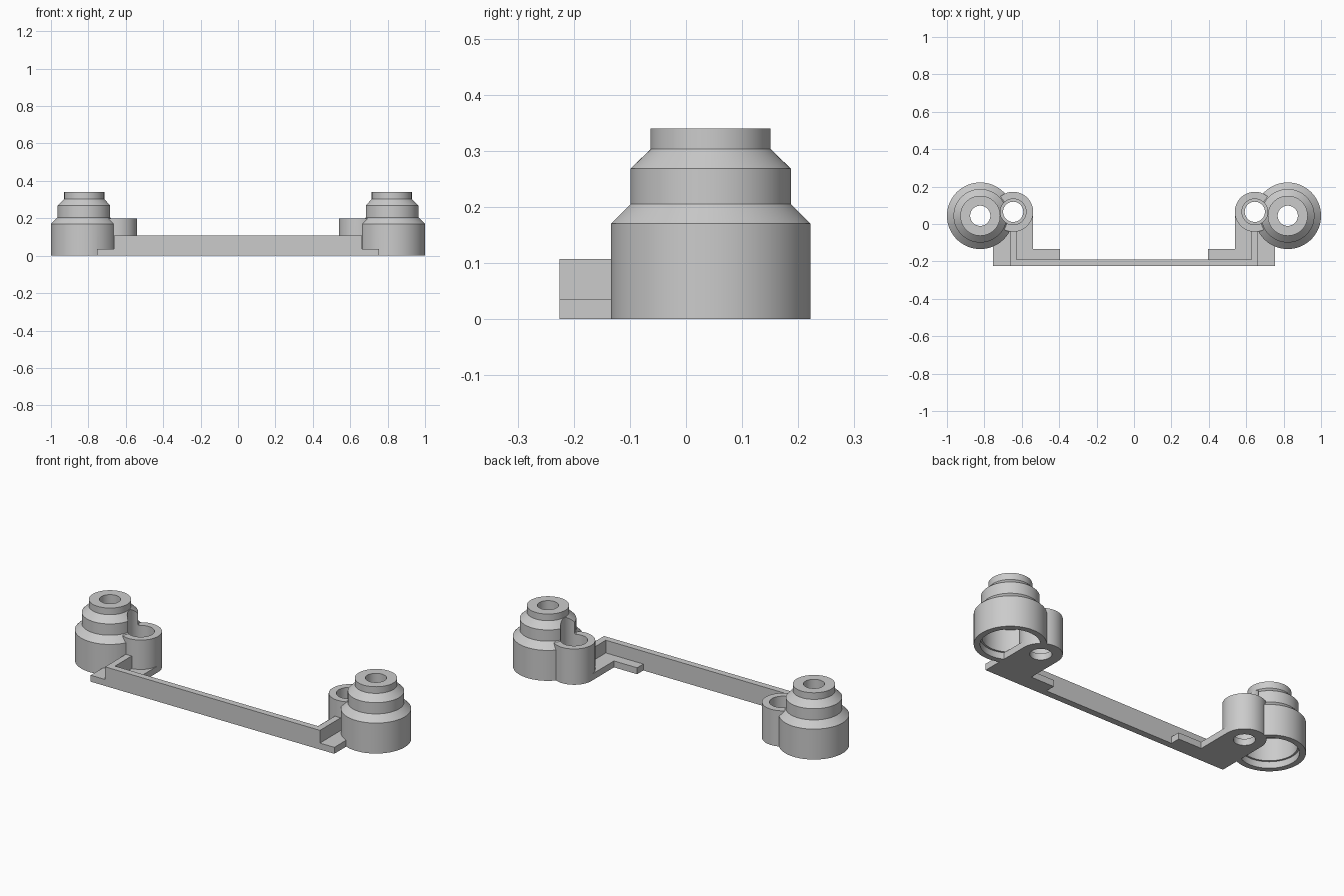
import bpy, bmesh, math
from mathutils import Matrix, Vector

cube = bpy.data.objects.get("Cube")
if cube:
    bpy.data.objects.remove(cube, do_unlink=True)

grey = bpy.data.materials.new("plain grey")
grey.use_nodes = True
grey.diffuse_color = (0.6, 0.6, 0.6, 1)
grey.node_tree.nodes["Principled BSDF"].inputs["Base Color"].default_value = (0.6, 0.6, 0.6, 1)

CUP = (0.822, 0.044)
POST = (0.646, 0.065)
POST_R = 0.107
PLATE_Z = 0.036
WALL_Z = 0.107
FRONT = -0.225


def finish(name, bm):
    bmesh.ops.recalc_face_normals(bm, faces=bm.faces)
    mesh = bpy.data.meshes.new(name)
    bm.to_mesh(mesh)
    bm.free()
    mesh.materials.append(grey)
    obj = bpy.data.objects.new(name, mesh)
    bpy.context.collection.objects.link(obj)
    return obj


def box(name, x0, x1, y0, y1, z0, z1):
    bm = bmesh.new()
    size = Matrix.Diagonal((x1 - x0, y1 - y0, z1 - z0, 1))
    middle = Matrix.Translation(((x0 + x1) / 2, (y0 + y1) / 2, (z0 + z1) / 2))
    bmesh.ops.create_cube(bm, size=1, matrix=middle @ size)
    return finish(name, bm)


def cylinder(name, centre, radius, z0, z1):
    bm = bmesh.new()
    bmesh.ops.create_cone(bm, cap_ends=True, segments=64, radius1=radius, radius2=radius,
                          depth=z1 - z0,
                          matrix=Matrix.Translation((*centre, (z0 + z1) / 2)))
    return finish(name, bm)


def lathe(name, centre, profile, steps=80):
    """Spin a closed (radius, z) outline into a hollow solid."""
    bm = bmesh.new()
    rings = []
    for i in range(steps):
        a = math.tau * i / steps
        rings.append([bm.verts.new((centre[0] + r * math.cos(a), centre[1] + r * math.sin(a), z))
                      for r, z in profile])
    n = len(profile)
    for i in range(steps):
        a, b = rings[i], rings[(i + 1) % steps]
        for j in range(n):
            k = (j + 1) % n
            bm.faces.new((a[j], b[j], b[k], a[k]))
    return finish(name, bm)


def combine(target, tool, operation):
    mod = target.modifiers.new(operation.lower(), 'BOOLEAN')
    mod.operation = operation
    mod.solver = 'EXACT'
    mod.object = tool
    bpy.context.view_layer.objects.active = target
    bpy.ops.object.modifier_apply(modifier=mod.name)
    bpy.data.objects.remove(tool, do_unlink=True)


# Stepped hollow cup: outside going up, then inside going down
bracket = lathe("mounting_bracket", CUP, [
    (0.178, 0), (0.178, 0.17), (0.143, 0.205), (0.143, 0.268), (0.107, 0.303), (0.107, 0.34),
    (0.054, 0.34), (0.054, 0.29), (0.107, 0.24), (0.107, 0.19), (0.137, 0.16),
    (0.137, 0.036), (0.147, 0.036), (0.147, 0)])

# Screw post, rounded foot plate, upright wall, front bar and small tab
x_in, x_out = POST[0] - POST_R, POST[0] + POST_R
for part in (
    cylinder("post", POST, POST_R, 0, 0.2),
    box("foot_plate", x_in, x_out, FRONT, POST[1], 0, PLATE_Z),
    box("upright_wall", 0.628, 0.664, FRONT, POST[1], 0, WALL_Z),
    box("front_bar", -0.1, 0.664, FRONT, -0.189, 0, WALL_Z),
    box("tab", 0.396, x_in + 0.02, FRONT, -0.134, 0, PLATE_Z),
):
    combine(bracket, part, 'UNION')

# Screw hole with a wider bore for the head
combine(bracket, cylinder("screw_hole", POST, 0.054, -0.1, 0.5), 'DIFFERENCE')
combine(bracket, cylinder("head_bore", POST, 0.069, PLATE_Z, 0.5), 'DIFFERENCE')

# Other side
mirror = bracket.modifiers.new("mirror", 'MIRROR')
mirror.use_bisect_axis[0] = True
mirror.use_bisect_flip_axis[0] = False
bpy.context.view_layer.objects.active = bracket
bpy.ops.object.modifier_apply(modifier=mirror.name)

bpy.ops.object.select_all(action='DESELECT')
bracket.select_set(True)
bpy.ops.object.shade_smooth_by_angle(angle=math.radians(25))
